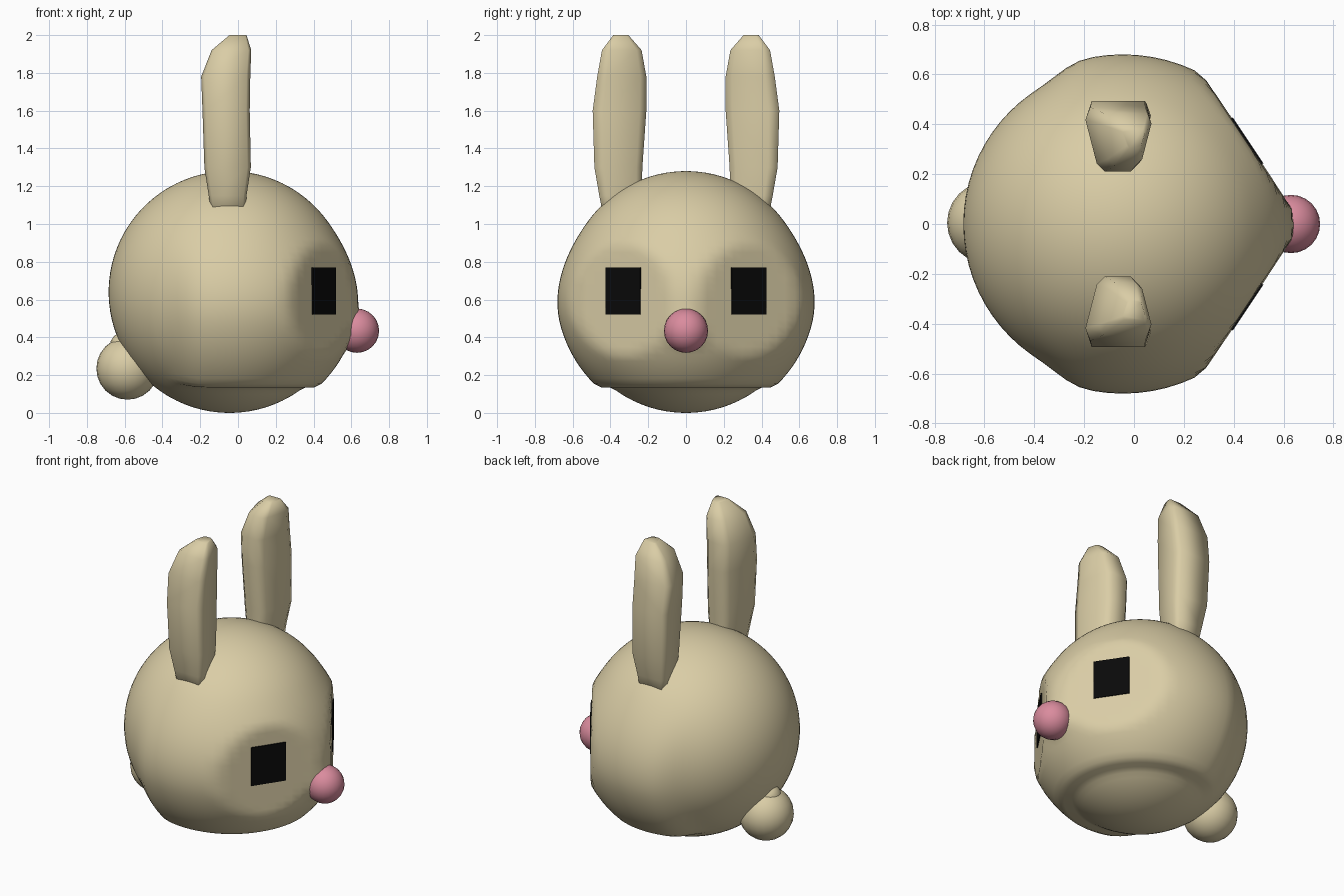
import bpy, bmesh, math
from mathutils import Vector, Matrix

if "Cube" in bpy.data.objects:
    bpy.data.objects.remove(bpy.data.objects["Cube"])


def material(name, rgb):
    m = bpy.data.materials.new(name)
    m.diffuse_color = (*rgb, 1)
    m.use_nodes = True
    m.node_tree.nodes["Principled BSDF"].inputs["Base Color"].default_value = m.diffuse_color
    return m


CREAM = material("cream", (0.70, 0.61, 0.38))
PINK = material("pink", (0.70, 0.26, 0.34))
BLACK = material("black", (0.003, 0.003, 0.003))


def add_object(name, bm, mat, smooth=True):
    bmesh.ops.recalc_face_normals(bm, faces=bm.faces)
    me = bpy.data.meshes.new(name)
    for f in bm.faces:
        f.smooth = smooth
    bm.to_mesh(me)
    bm.free()
    me.materials.append(mat)
    ob = bpy.data.objects.new(name, me)
    bpy.context.collection.objects.link(ob)
    return ob


def ball(name, centre, r, mat, segs=24):
    bm = bmesh.new()
    bmesh.ops.create_uvsphere(bm, u_segments=segs, v_segments=segs // 2, radius=r)
    bmesh.ops.translate(bm, vec=centre, verts=bm.verts)
    return add_object(name, bm, mat)


def step(a, b, x):
    t = min(1, max(0, (x - a) / (b - a)))
    return t * t * (3 - 2 * t)


# round head with cheeks, pointed muzzle and flat eye sockets, facing +x
CENTRE = Vector((-0.045, 0, 0.64))
MUZZLE = Vector((0.70, 0, -0.21)).normalized()
EYES = {s: Vector((0.84, 0.56 * s, 0.01)).normalized() for s in (-1, 1)}
SOCKET = 0.597

bm = bmesh.new()
bmesh.ops.create_uvsphere(bm, u_segments=72, v_segments=56, radius=1)
for v in bm.verts:
    d = v.co.normalized()
    r = 0.64
    r += 0.048 * step(-0.80, -0.72, d.z) * step(0.6, -0.25, d.z) * step(-0.55, -0.2, d.x)
    a = d.angle(MUZZLE)
    r = max(r, 0.64 + 0.09 * max(0, 1 - a / 0.38))
    for e in EYES.values():
        c = d.dot(e)
        if c > 0.8:
            r = min(r, SOCKET / c)
    v.co = CENTRE + d * r
add_object("head", bm, CREAM)

# nose
ball("nose", (0.63, 0, 0.435), 0.117, PINK)

# tail with a small tuft on top
ball("tail", (-0.585, 0.005, 0.235), 0.165, CREAM)
ball("tail_tuft", (-0.60, 0.005, 0.35), 0.08, CREAM, 16)

# square eyes: thin plates lying in the sockets
for s, e in EYES.items():
    bm = bmesh.new()
    bmesh.ops.create_cube(bm, size=1)
    bmesh.ops.scale(bm, vec=(0.009, 0.22, 0.25), verts=bm.verts)
    pos = CENTRE + e * (SOCKET + 0.003)
    rot = Matrix.Rotation(math.atan2(e.y, e.x), 4, 'Z')
    bmesh.ops.transform(bm, matrix=Matrix.Translation(pos) @ rot, verts=bm.verts)
    add_object("right_eye" if s < 0 else "left_eye", bm, BLACK, False)

# ears: lofted wedge sections, wide on the outer side, narrow on the inner side
SECTION = [(-0.85, 1), (0.85, 1), (1, 0.6), (0.65, -0.75), (0.4, -1),
           (-0.4, -1), (-0.65, -0.75), (-1, 0.6)]
# z, centre x, centre y, half width x, half width y
RINGS = [(1.00, -0.05, 0.335, 0.085, 0.095), (1.15, -0.055, 0.347, 0.10, 0.112),
         (1.30, -0.055, 0.358, 0.123, 0.127), (1.60, -0.063, 0.352, 0.125, 0.142),
         (1.78, -0.065, 0.340, 0.130, 0.130), (1.92, -0.035, 0.340, 0.105, 0.105),
         (2.00, 0.0, 0.345, 0.045, 0.04)]
for s in (-1, 1):
    bm = bmesh.new()
    loops = [[bm.verts.new((cx + u * hx, s * (cy + w * hy), z)) for u, w in SECTION]
             for z, cx, cy, hx, hy in RINGS]
    n = len(SECTION)
    for lo, hi in zip(loops, loops[1:]):
        for i in range(n):
            j = (i + 1) % n
            bm.faces.new((lo[i], lo[j], hi[j], hi[i]))
    bm.faces.new(loops[0])
    bm.faces.new(loops[-1])
    add_object("right_ear" if s < 0 else "left_ear", bm, CREAM)
